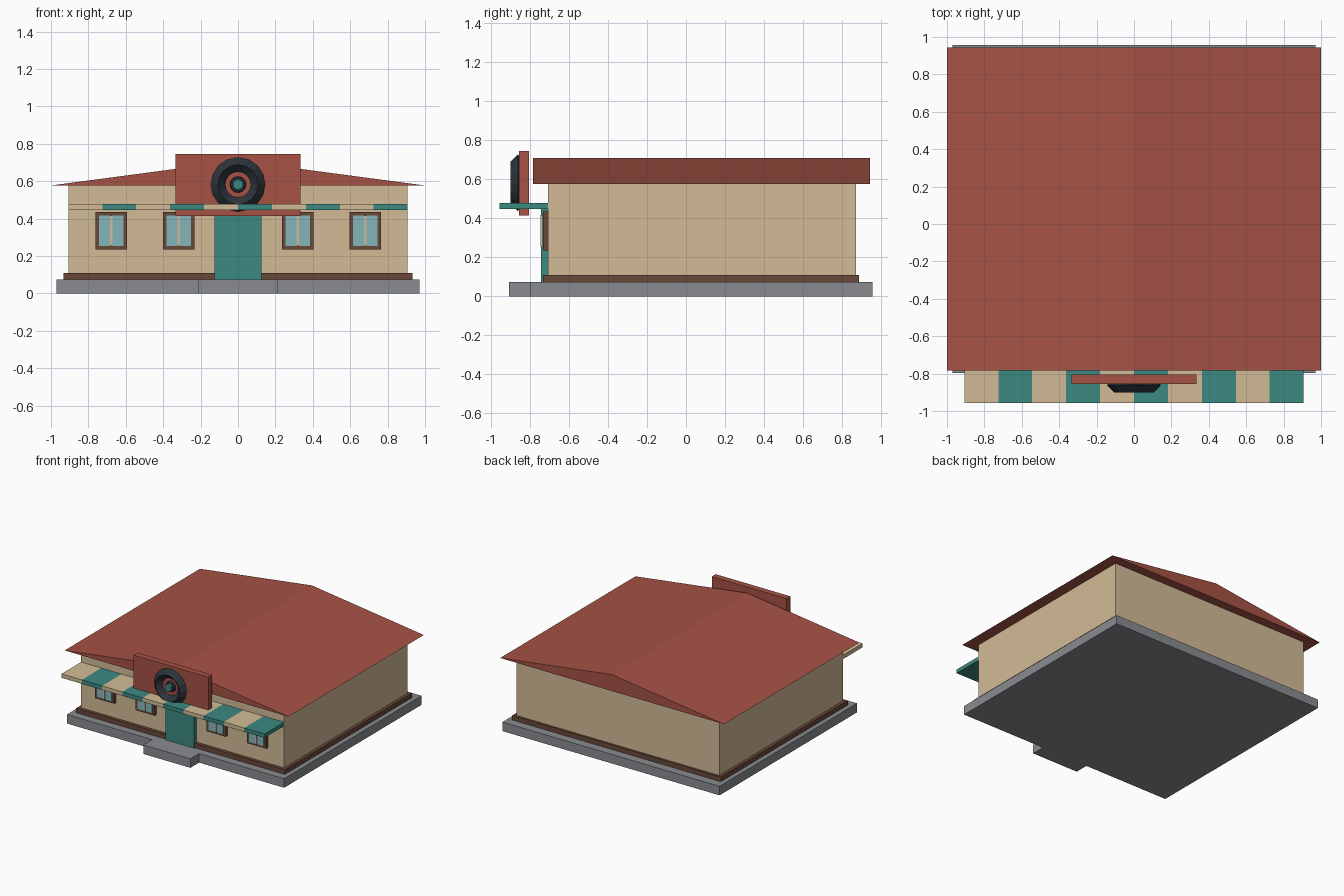
import bpy, bmesh
from math import pi

if "Cube" in bpy.data.objects:
    bpy.data.objects.remove(bpy.data.objects["Cube"])


def mat(name, r, g, b):
    m = bpy.data.materials.new(name)
    m.diffuse_color = (r, g, b, 1)
    m.use_nodes = True
    m.node_tree.nodes["Principled BSDF"].inputs["Base Color"].default_value = m.diffuse_color
    return m


RED = mat("roof_red", 0.38, 0.085, 0.06)
CREAM = mat("cream", 0.65, 0.5, 0.31)
TEAL = mat("teal", 0.045, 0.25, 0.22)
BROWN = mat("brown", 0.14, 0.065, 0.04)
GREY = mat("concrete", 0.25, 0.26, 0.28)
GLASS = mat("glass", 0.23, 0.47, 0.5)
RUBBER = mat("rubber", 0.025, 0.035, 0.045)


def finish(name, bm, material):
    bmesh.ops.recalc_face_normals(bm, faces=bm.faces)
    me = bpy.data.meshes.new(name)
    bm.to_mesh(me)
    bm.free()
    me.materials.append(material)
    ob = bpy.data.objects.new(name, me)
    bpy.context.collection.objects.link(ob)
    return ob


def box(name, x, y, z, material):
    """Box from (min, max) pairs on each axis."""
    bm = bmesh.new()
    bmesh.ops.create_cube(bm, size=1)
    for v in bm.verts:
        v.co = [(lo + hi) / 2 + c * (hi - lo) for c, (lo, hi) in zip(v.co, (x, y, z))]
    return finish(name, bm, material)


# Foundation, entrance step and walls
box("foundation", (-0.97, 0.97), (-0.797, 0.957), (0, 0.073), GREY)
box("entrance_step", (-0.21, 0.21), (-0.908, -0.797), (0, 0.073), GREY)
box("plinth", (-0.932, 0.932), (-0.733, 0.887), (0.073, 0.11), BROWN)
box("walls", (-0.907, 0.907), (-0.708, 0.87), (0.073, 0.578), CREAM)

# Gabled roof: triangle pushed front to back
bm = bmesh.new()
tri = bm.faces.new([bm.verts.new((x, -0.783, z))
                    for x, z in ((-1, 0.577), (1, 0.577), (0, 0.71))])
ext = bmesh.ops.extrude_face_region(bm, geom=[tri])
bmesh.ops.translate(bm, vec=(0, 1.726, 0),
                    verts=[g for g in ext["geom"] if isinstance(g, bmesh.types.BMVert)])
finish("roof", bm, RED)

# Door
box("door", (-0.126, 0.126), (-0.742, -0.7), (0.073, 0.45), TEAL)

# Windows: frame, pane and mullion
for i, cx in enumerate((-0.678, -0.317, 0.319, 0.68)):
    box(f"window_frame_{i}", (cx - 0.085, cx + 0.085), (-0.733, -0.7), (0.236, 0.434), BROWN)
    box(f"window_pane_{i}", (cx - 0.065, cx + 0.065), (-0.739, -0.72), (0.253, 0.417), GLASS)
    box(f"window_mullion_{i}", (cx - 0.007, cx + 0.007), (-0.745, -0.73), (0.253, 0.417), CREAM)

# Striped awning
w = 1.814 / 10
for i in range(10):
    x0 = -0.907 + i * w
    box(f"awning_stripe_{i}", (x0, x0 + w), (-0.957, -0.705), (0.447, 0.479),
        TEAL if i % 2 else CREAM)

# Sign board with tyre and hub
box("sign_board", (-0.333, 0.333), (-0.855, -0.805), (0.415, 0.745), RED)
bpy.ops.mesh.primitive_torus_add(location=(0, -0.862, 0.582), rotation=(pi / 2, 0, 0),
                                 major_radius=0.107, minor_radius=0.038,
                                 major_segments=16, minor_segments=4)
tyre = bpy.context.object
tyre.name = "sign_tyre"
tyre.data.materials.append(RUBBER)
for name, r1, r2, depth, n, m in (("hub_ring", 0.045, 0.04, 0.025, 12, RUBBER),
                                  ("hub_cap", 0.036, 0.03, 0.045, 6, TEAL)):
    bpy.ops.mesh.primitive_cone_add(vertices=n, radius1=r1, radius2=r2, depth=depth,
                                    location=(0, -0.85 - depth / 2, 0.582),
                                    rotation=(pi / 2, 0, 0))
    hub = bpy.context.object
    hub.name = name
    hub.data.materials.append(m)
